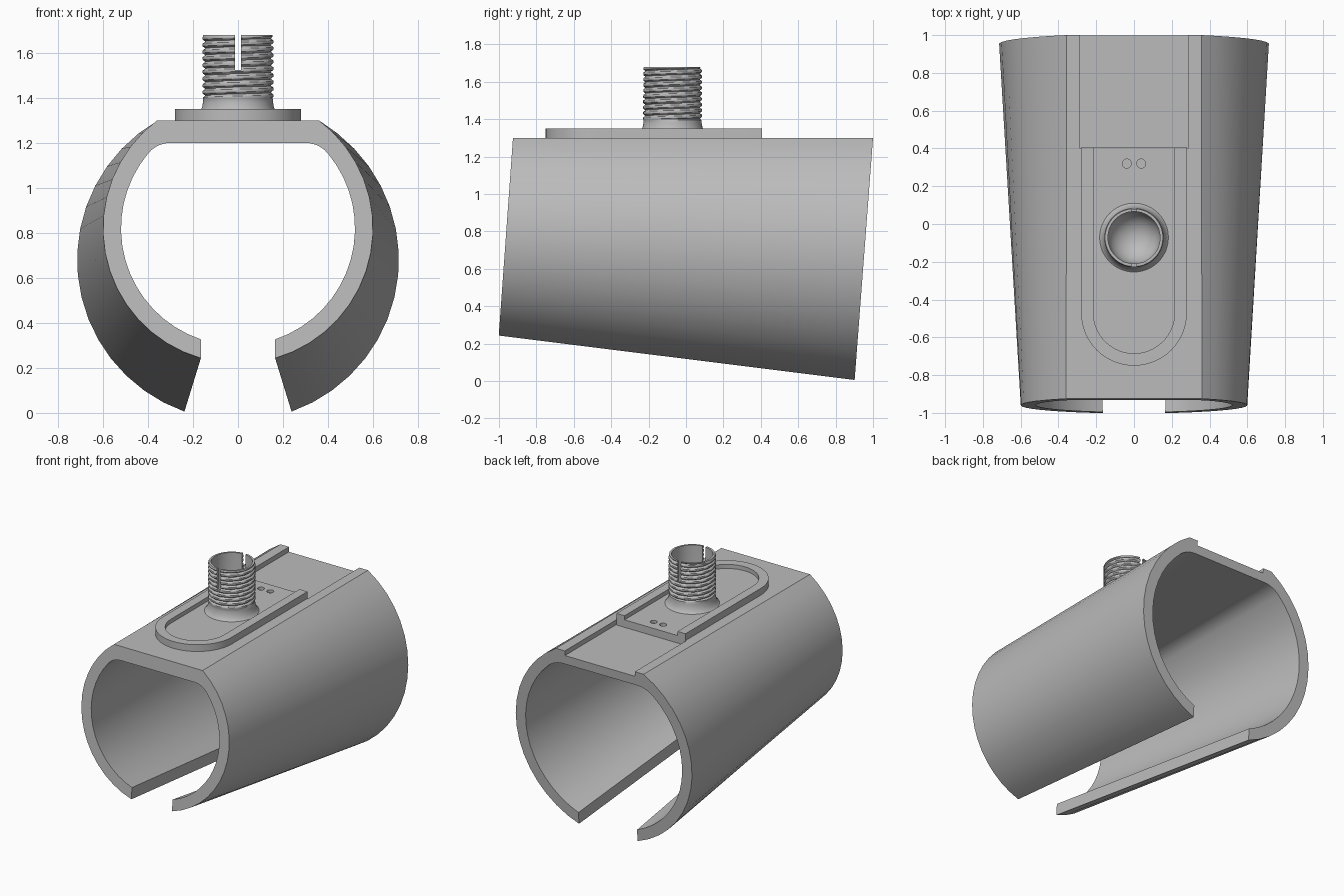
import bpy, bmesh
from math import pi, sin, cos, asin, acos, atan2, radians

cube = bpy.data.objects.get("Cube")
if cube:
    bpy.data.objects.remove(cube)

grey = bpy.data.materials.new("plain grey")
grey.use_nodes = True
colour = (0.5, 0.5, 0.5, 1)
grey.diffuse_color = colour
grey.node_tree.nodes["Principled BSDF"].inputs["Base Color"].default_value = colour


def make(name, bm):
    bmesh.ops.recalc_face_normals(bm, faces=bm.faces)
    mesh = bpy.data.meshes.new(name)
    bm.to_mesh(mesh)
    bm.free()
    mesh.materials.append(grey)
    obj = bpy.data.objects.new(name, mesh)
    bpy.context.collection.objects.link(obj)
    return obj


def loft(name, first, last):
    """Solid between two matching closed outlines."""
    bm = bmesh.new()
    a = [bm.verts.new(p) for p in first]
    b = [bm.verts.new(p) for p in last]
    n = len(a)
    for i in range(n):
        j = (i + 1) % n
        bm.faces.new((a[i], a[j], b[j], b[i]))
    bm.faces.new(a)
    bm.faces.new(b)
    return make(name, bm)


def prism(name, outline, low, high):
    return loft(name, [(x, y, low) for x, y in outline],
                [(x, y, high) for x, y in outline])


def box(name, x, y0, y1, z0, z1):
    return prism(name, [(-x, y0), (x, y0), (x, y1), (-x, y1)], z0, z1)


def circle(x, y, r, n=20):
    return [(x + r * cos(2 * pi * i / n), y + r * sin(2 * pi * i / n)) for i in range(n)]


def cut(obj, cutter):
    mod = obj.modifiers.new("cut", 'BOOLEAN')
    mod.operation = 'DIFFERENCE'
    mod.solver = 'EXACT'
    mod.object = cutter
    bpy.context.view_layer.objects.active = obj
    bpy.ops.object.modifier_apply(modifier=mod.name)
    bpy.data.objects.remove(cutter)


def smooth(obj, angle):
    bpy.ops.object.select_all(action='DESELECT')
    obj.select_set(True)
    bpy.context.view_layer.objects.active = obj
    bpy.ops.object.shade_smooth_by_angle(angle=radians(angle))


# Clamp shell: tapered open ring with a flat top and a gap below
TOP, CEILING, FILLET_X = 1.3, 1.2, 0.3


def arc(cx, cz, r, start, end, n):
    return [(cx + r * cos(start + (end - start) * i / n),
             cz + r * sin(start + (end - start) * i / n)) for i in range(n + 1)]


def section(centre, radius, gap, y_top, lean):
    bore = radius - 0.08
    d = CEILING - centre
    fillet = (bore**2 - d**2 - FILLET_X**2) / (2 * (bore - d))
    tangent = atan2(d - fillet, FILLET_X)
    half = arc(0, centre, radius, asin((TOP - centre) / radius), -acos(gap / radius), 16)
    half += arc(0, centre, bore, -acos(gap / bore), tangent, 16)
    half += arc(FILLET_X, CEILING - fillet, fillet, tangent, pi / 2, 6)[1:]
    loop = half + [(-x, z) for x, z in reversed(half)]
    return [(x, y_top + (z - TOP) * lean, z) for x, z in loop]


shell = loft("clamp_shell",
             section(0.82, 0.6, 0.165, -0.925, 0.072),
             section(0.68, 0.715, 0.238, 1.0, 0.076))
cut(shell, box("channel_cutter", 0.285, 0.4, 1.2, 1.265, 1.5))
smooth(shell, 25)


# Mounting plate with a rounded front, a sunken floor and two pin holes
def tongue(r, back):
    return arc(0, -0.47, r, -pi, 0, 32) + [(r, back), (-r, back)]


plate = prism("mounting_plate", tongue(0.28, 0.406), 1.255, 1.35)
cut(plate, prism("pocket_cutter", tongue(0.215, 0.6), 1.32, 1.5))
for side in (-1, 1):
    cut(plate, prism("pin_hole_cutter", circle(side * 0.038, 0.32, 0.024), 1.285, 1.5))
smooth(plate, 25)

# Threaded tube: flared foot, helical grooves and a bowl-shaped bore
SEGMENTS, PITCH, CREST, BORE, RIM = 64, 0.03, 0.157, 0.138, 1.68
TUBE_Y, FOOT, THREAD = -0.072, 1.31, 1.4


def groove(z, angle):
    phase = (z / PITCH - angle / (2 * pi)) % 1
    return 0.012 * max(0, 1 - abs(phase - 0.5) * 3.5)


bm = bmesh.new()
rows = []


def ring(z, r, threaded=False):
    row = []
    for i in range(SEGMENTS):
        a = 2 * pi * i / SEGMENTS
        q = r - (groove(z, a) if threaded else 0)
        row.append(bm.verts.new((q * cos(a), TUBE_Y + q * sin(a), z)))
    rows.append(row)


for i in range(9):
    t = pi / 2 * i / 8
    ring(FOOT + 0.085 * (1 - cos(t)), 0.205 - 0.05 * sin(t))
steps = 96
for i in range(steps + 1):
    ring(THREAD + (RIM - 0.008 - THREAD) * i / steps, CREST, True)
ring(RIM, CREST - 0.004)
ring(RIM, BORE)
for i in range(12):
    t = pi / 2 * i / 12
    ring(1.47 - 0.13 * sin(t), BORE * cos(t))
for low, high in zip(rows, rows[1:]):
    for i in range(SEGMENTS):
        j = (i + 1) % SEGMENTS
        bm.faces.new((low[i], low[j], high[j], high[i]))
bm.faces.new(rows[0])
bm.faces.new(rows[-1])
tube = make("threaded_tube", bm)

# Slots through the front and back of the tube wall
cut(tube, box("slot_cutter", 0.0135, -0.4, 0.3, 1.525, 1.8))
smooth(tube, 35)
